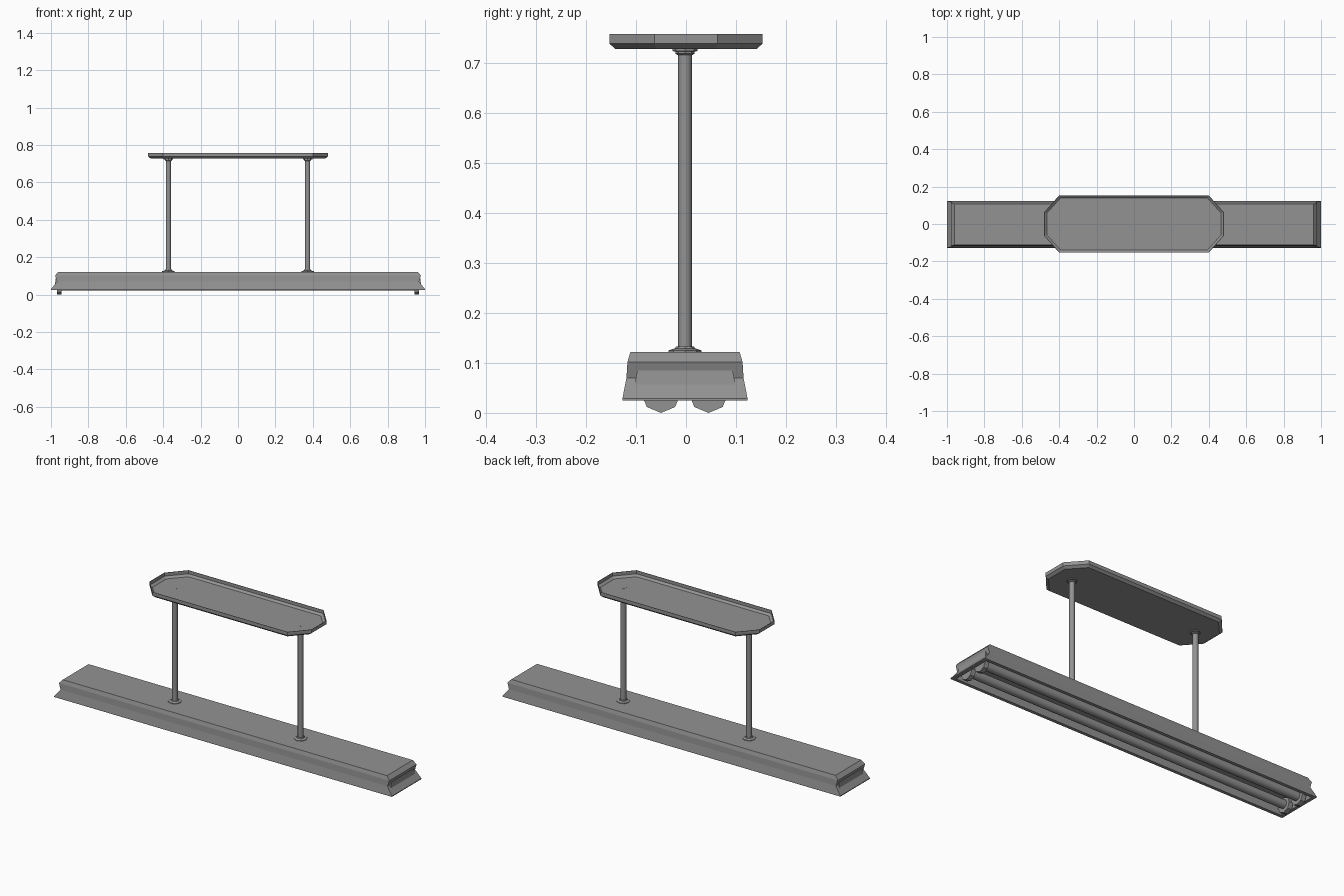
import bpy, bmesh, math

cube = bpy.data.objects.get("Cube")
if cube:
    bpy.data.objects.remove(cube, do_unlink=True)

grey = bpy.data.materials.new("satin_grey")
grey.use_nodes = True
COLOUR = (0.29, 0.29, 0.29, 1)
grey.diffuse_color = COLOUR
grey.node_tree.nodes["Principled BSDF"].inputs["Base Color"].default_value = COLOUR


def loft(name, rings, cap_start=True, cap_end=True):
    """Skin a list of equal-length point rings into one object."""
    bm = bmesh.new()
    loops = [[bm.verts.new(p) for p in ring] for ring in rings]
    n = len(loops[0])
    for a, b in zip(loops, loops[1:]):
        for i in range(n):
            j = (i + 1) % n
            bm.faces.new((a[i], a[j], b[j], b[i]))
    if cap_start:
        bm.faces.new(loops[0][::-1])
    if cap_end:
        bm.faces.new(loops[-1])
    bmesh.ops.recalc_face_normals(bm, faces=bm.faces)
    mesh = bpy.data.meshes.new(name)
    bm.to_mesh(mesh)
    bm.free()
    mesh.materials.append(grey)
    obj = bpy.data.objects.new(name, mesh)
    bpy.context.collection.objects.link(obj)
    return obj


def rectangle(x, y, z, cy=-0.002):
    return [(sx * x, cy + sy * y, z) for sx, sy in ((-1, -1), (1, -1), (1, 1), (-1, 1))]


def octagon(x, y, cut_x, cut_y, z):
    corner = [(x, y - cut_y), (x - cut_x, y)]
    half = corner + [(-px, py) for px, py in corner[::-1]]
    return [(px, py, z) for px, py in half + [(-px, -py) for px, py in half]]


def turned(name, profile, sides, centre, axis="Z", smooth=False):
    """Revolve (radius, position) pairs about the z or x axis."""
    cx, cy, cz = centre
    rings = []
    for r, h in profile:
        ring = []
        for i in range(sides):
            a = math.tau * i / sides
            u, v = r * math.cos(a), r * math.sin(a)
            ring.append((cx + u, cy + v, cz + h) if axis == "Z" else (cx + h, cy + u, cz + v))
        rings.append(ring)
    obj = loft(name, rings)
    if smooth:
        bpy.ops.object.select_all(action="DESELECT")
        obj.select_set(True)
        bpy.context.view_layer.objects.active = obj
        bpy.ops.object.shade_smooth_by_angle(angle=math.radians(35))
    return obj


# Flared housing: outer shell, bottom lip, then the hollow reflector inside
loft("housing", [rectangle(*s) for s in (
    (0.96, 0.109, 0.122), (0.978, 0.115, 0.102), (0.968, 0.117, 0.07),
    (1.0, 0.125, 0.029), (1.0, 0.125, 0.025), (0.982, 0.108, 0.025),
    (0.975, 0.095, 0.085))])

# Ceiling pan, open at the top
pan = loft("ceiling_pan", [
    octagon(0.466, 0.141, 0.074, 0.082, 0.727),
    octagon(0.48, 0.153, 0.08, 0.09, 0.738),
    octagon(0.48, 0.153, 0.08, 0.09, 0.757)], cap_end=False)
sheet = pan.modifiers.new("sheet_thickness", "SOLIDIFY")
sheet.thickness = 0.002
sheet.offset = -1

# Hanging rods with stepped collars
for side, x in (("right", -0.372), ("left", 0.372)):
    at = (x, -0.002, 0)
    turned("rod_" + side, [(0.014, 0.12), (0.014, 0.7292)], 12, at, smooth=True)
    turned("lower_collar_" + side,
           [(0.033, 0.121), (0.033, 0.125), (0.02, 0.129), (0.018, 0.133)], 8, at)
    turned("upper_collar_" + side,
           [(0.015, 0.715), (0.019, 0.718), (0.019, 0.722), (0.025, 0.723), (0.025, 0.728)], 8, at)

# Paired lamp tubes and their end sockets
for row, y in (("front", -0.05), ("back", 0.045)):
    turned("lamp_tube_" + row, [(0.022, -0.95), (0.022, 0.95)], 16, (0, y, 0.044), "X", True)
    for side, x in (("right", -0.957), ("left", 0.957)):
        turned(f"lamp_socket_{row}_{side}", [(0.04, -0.012), (0.04, 0.012)],
               8, (x, y, 0.04), "X")
